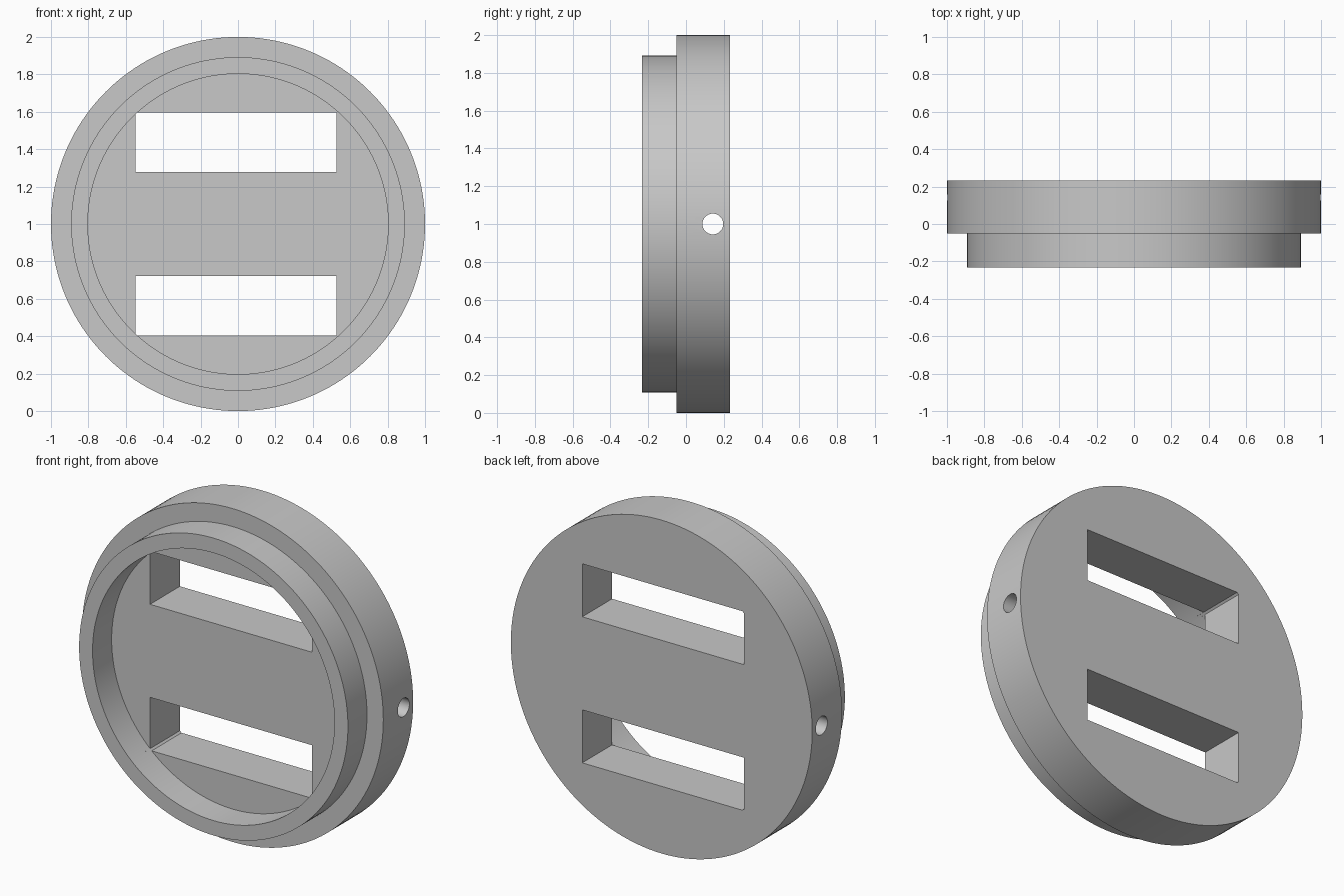
import bpy, bmesh, math
from mathutils import Vector

if "Cube" in bpy.data.objects:
    bpy.data.objects.remove(bpy.data.objects["Cube"], do_unlink=True)

SEGMENTS = 160
CENTRE_Z = 1.0
FRONT, STEP, BACK = -0.232, -0.051, 0.232
R_OUT, R_RIM, R_RECESS = 1.0, 0.892, 0.803

grey = bpy.data.materials.new("plain grey")
grey.use_nodes = True
colour = (0.58, 0.58, 0.58, 1)
grey.diffuse_color = colour
grey.node_tree.nodes["Principled BSDF"].inputs["Base Color"].default_value = colour


def make_object(name, bm):
    bmesh.ops.recalc_face_normals(bm, faces=bm.faces)
    mesh = bpy.data.meshes.new(name)
    bm.to_mesh(mesh)
    bm.free()
    mesh.materials.append(grey)
    obj = bpy.data.objects.new(name, mesh)
    bpy.context.collection.objects.link(obj)
    return obj


def lathe(name, profile):
    """Turn (radius, y) points about the y axis and cap both ends."""
    bm = bmesh.new()
    rings = []
    for radius, y in profile:
        angles = [math.tau * i / SEGMENTS for i in range(SEGMENTS)]
        rings.append([bm.verts.new((radius * math.cos(a), y, CENTRE_Z + radius * math.sin(a)))
                      for a in angles])
    for low, high in zip(rings, rings[1:]):
        for i in range(SEGMENTS):
            j = (i + 1) % SEGMENTS
            bm.faces.new((low[i], low[j], high[j], high[i]))
    bm.faces.new(rings[0])
    bm.faces.new(rings[-1])
    return make_object(name, bm)


def prism(name, outline, y_start, y_end):
    """Extrude an (x, z) outline along y."""
    bm = bmesh.new()
    face = bm.faces.new([bm.verts.new((x, y_start, z)) for x, z in outline])
    extruded = bmesh.ops.extrude_face_region(bm, geom=[face])["geom"]
    moved = [v for v in extruded if isinstance(v, bmesh.types.BMVert)]
    bmesh.ops.translate(bm, verts=moved, vec=Vector((0, y_end - y_start, 0)))
    return make_object(name, bm)


def cut(target, cutter):
    cutter.hide_render = True
    bpy.context.view_layer.objects.active = target
    mod = target.modifiers.new("cut", "BOOLEAN")
    mod.operation, mod.solver, mod.object = "DIFFERENCE", "EXACT", cutter
    bpy.ops.object.modifier_apply(modifier=mod.name)
    bpy.data.objects.remove(cutter, do_unlink=True)


# Stepped disc with a raised rim around the front recess
disc = lathe("slotted_disc", [(R_RECESS, STEP), (R_RECESS, FRONT), (R_RIM, FRONT),
                              (R_RIM, STEP), (R_OUT, STEP), (R_OUT, BACK)])

# Two slots, their outer left corners trimmed where they meet the rim
left, right, inner, outer = -0.548, 0.526, 0.279, 0.597
trim_x = -math.sqrt(R_RECESS ** 2 - outer ** 2)
trim_z = math.sqrt(R_RECESS ** 2 - left ** 2)
for side in (1, -1):
    outline = [(left, inner), (right, inner), (right, outer), (trim_x, outer), (left, trim_z)]
    cut(disc, prism("slot_cutter", [(x, CENTRE_Z + side * z) for x, z in outline],
                    STEP - 0.05, BACK + 0.1))

# Cross hole running from side to side
bpy.ops.mesh.primitive_cylinder_add(vertices=48, radius=0.055, depth=2.4,
                                    location=(0, 0.142, CENTRE_Z),
                                    rotation=(0, math.pi / 2, 0))
cut(disc, bpy.context.object)

# Smooth round walls, sharp rims
bpy.ops.object.select_all(action="DESELECT")
disc.select_set(True)
bpy.context.view_layer.objects.active = disc
bpy.ops.object.shade_smooth_by_angle(angle=math.radians(30))
